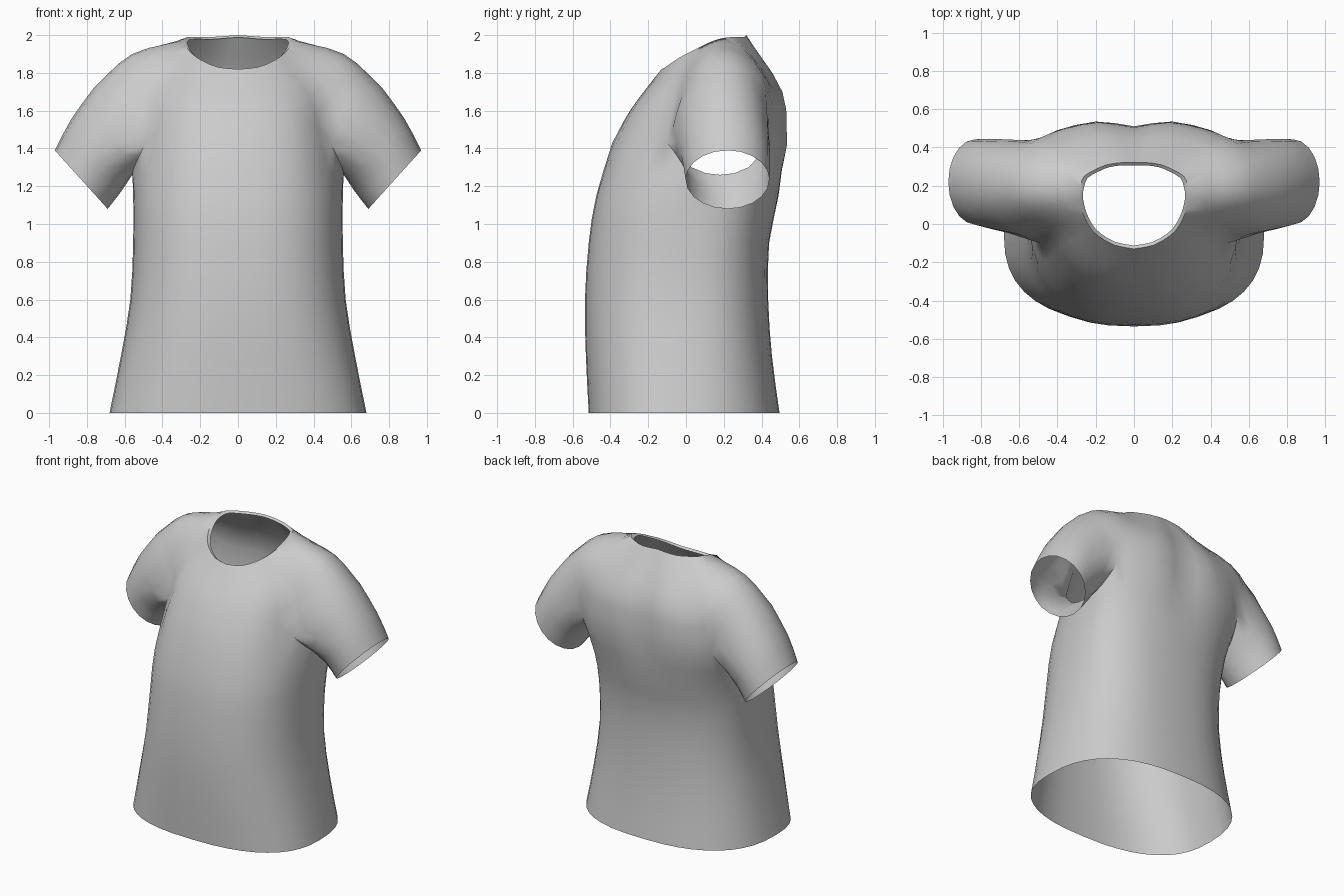
import bpy
import bmesh
from math import sin, cos, pi, radians, copysign
from mathutils import Vector

default_cube = bpy.data.objects.get("Cube")
if default_cube:
    bpy.data.objects.remove(default_cube, do_unlink=True)


def smooth_path(keys, steps):
    """Resample a Catmull-Rom path that passes through every key."""
    p = [Vector(k) for k in keys]
    p = [2 * p[0] - p[1]] + p + [2 * p[-1] - p[-2]]
    out = []
    for a, b, c, d in zip(p, p[1:], p[2:], p[3:]):
        for s in range(steps):
            t = s / steps
            out.append(b + 0.5 * t * (c - a + t * (2 * a - 5 * b + 4 * c - d
                                                   + t * (3 * (b - c) + d - a))))
    return out + [p[-2]]


def add_patch(bm, rings, steps, closed=False):
    """Skin a row of matching rings, smoothed along each column."""
    columns = [smooth_path(column, steps) for column in zip(*rings)]
    grid = [[bm.verts.new(co) for co in column] for column in columns]
    pairs = list(zip(grid, grid[1:]))
    if closed:
        pairs.append((grid[-1], grid[0]))
    for left, right in pairs:
        for i in range(len(left) - 1):
            bm.faces.new((left[i], left[i + 1], right[i + 1], right[i]))


def torso_ring(z, width, front, back, middle, count):
    """Half of a rounded-box outline, from front centre to back centre."""
    ring = []
    for i in range(count):
        a = pi * i / (count - 1)
        depth = middle - front if cos(a) > 0 else back - middle
        ring.append(Vector((width * abs(sin(a)) ** 0.8,
                            middle - depth * copysign(abs(cos(a)) ** 0.8, cos(a)), z)))
    return ring


def sleeve_ring(centre, up, depth, count):
    """Tilted oval whose first point is at the front of the underarm."""
    ring = []
    for i in range(count):
        a = radians(-108) + 2 * pi * i / count
        ring.append(Vector(centre) + Vector(up) * cos(a) + Vector((0, depth * sin(a), 0)))
    return ring


# Yoke outlines on the left half: front centre, over the shoulder, back centre
neck = smooth_path([
    (0, -.13, 1.82), (.105, -.11, 1.83), (.19, -.06, 1.865), (.235, -.01, 1.895),
    (.265, .05, 1.925), (.28, .1, 1.95), (.287, .15, 1.972), (.28, .2, 1.985),
    (.26, .25, 1.99), (.2, .285, 1.99), (.14, .31, 1.99), (.07, .32, 1.995),
    (0, .32, 2)], 2)
shoulder = smooth_path([
    (0, -.29, 1.61), (.17, -.265, 1.63), (.33, -.175, 1.66), (.42, -.06, 1.7),
    (.5, .02, 1.8), (.545, .1, 1.875), (.56, .19, 1.9), (.545, .3, 1.875),
    (.49, .4, 1.8), (.42, .455, 1.72), (.32, .485, 1.7), (.17, .51, 1.7),
    (0, .485, 1.7)], 2)
chest = smooth_path([
    (0, -.39, 1.43), (.2, -.365, 1.43), (.38, -.27, 1.43), (.49, -.1, 1.43),
    (.61, -.05, 1.59), (.72, .06, 1.695), (.76, .2, 1.725), (.72, .35, 1.69),
    (.61, .43, 1.58), (.51, .44, 1.43), (.4, .49, 1.42), (.2, .535, 1.42),
    (0, .51, 1.42)], 2)

# The chest outline splits into a sleeve and a torso at these two columns
FRONT_PIT, BACK_PIT = 6, 18
underarm = smooth_path([chest[FRONT_PIT], (.55, .03, 1.3), (.56, .18, 1.26),
                        (.55, .33, 1.3), chest[BACK_PIT]], 2)[1:-1]
torso_top = chest[:FRONT_PIT + 1] + underarm + chest[BACK_PIT:]
armhole = chest[FRONT_PIT:BACK_PIT + 1] + underarm[::-1]

# Torso levels: height, half width, front, back, widest point
levels = [(1.15, .555, -.475, .49, .12), (.9, .555, -.515, .44, .05),
          (.6, .57, -.535, .435, 0), (.3, .62, -.53, .455, -.03),
          (0, .68, -.515, .495, -.05)]
body = [torso_ring(*level, len(torso_top)) for level in levels]

# Sleeve rings: upper arm and cuff
upper_arm = sleeve_ring((.75, .21, 1.365), (.13, 0, .195), .235, len(armhole))
cuff = sleeve_ring((.83, .22, 1.235), (.14, 0, .155), .222, len(armhole))

# Neckline turned inward as a narrow lip
neck_lip = [Vector((p.x * .93, .12 + (p.y - .12) * .93, p.z - .012)) for p in neck]

bm = bmesh.new()
add_patch(bm, [neck, shoulder, chest], 3)
add_patch(bm, [torso_top] + body, 2)
add_patch(bm, [armhole, upper_arm, cuff], 2, closed=True)
add_patch(bm, [neck_lip, neck], 1)
bmesh.ops.remove_doubles(bm, verts=bm.verts, dist=0.0005)
bmesh.ops.recalc_face_normals(bm, faces=bm.faces)

# Point the cloth outward, judged from the front of the belly
belly = min(bm.faces, key=lambda f: f.calc_center_median().y)
if belly.normal.y > 0:
    bmesh.ops.reverse_faces(bm, faces=bm.faces)

mesh = bpy.data.meshes.new("shirt")
bm.to_mesh(mesh)
bm.free()
shirt = bpy.data.objects.new("shirt", mesh)
bpy.context.collection.objects.link(shirt)

# Plain grey cloth
cloth = bpy.data.materials.new("grey_cloth")
cloth.use_nodes = True
grey = (0.6, 0.6, 0.6, 1)
cloth.diffuse_color = grey
cloth.node_tree.nodes["Principled BSDF"].inputs["Base Color"].default_value = grey
mesh.materials.append(cloth)

# Right half by mirroring, welded along the middle
mirror = shirt.modifiers.new("mirror", 'MIRROR')
mirror.use_clip = True
mirror.merge_threshold = 0.001

bpy.ops.object.select_all(action='DESELECT')
shirt.select_set(True)
bpy.context.view_layer.objects.active = shirt
bpy.ops.object.shade_smooth_by_angle(angle=radians(50))
